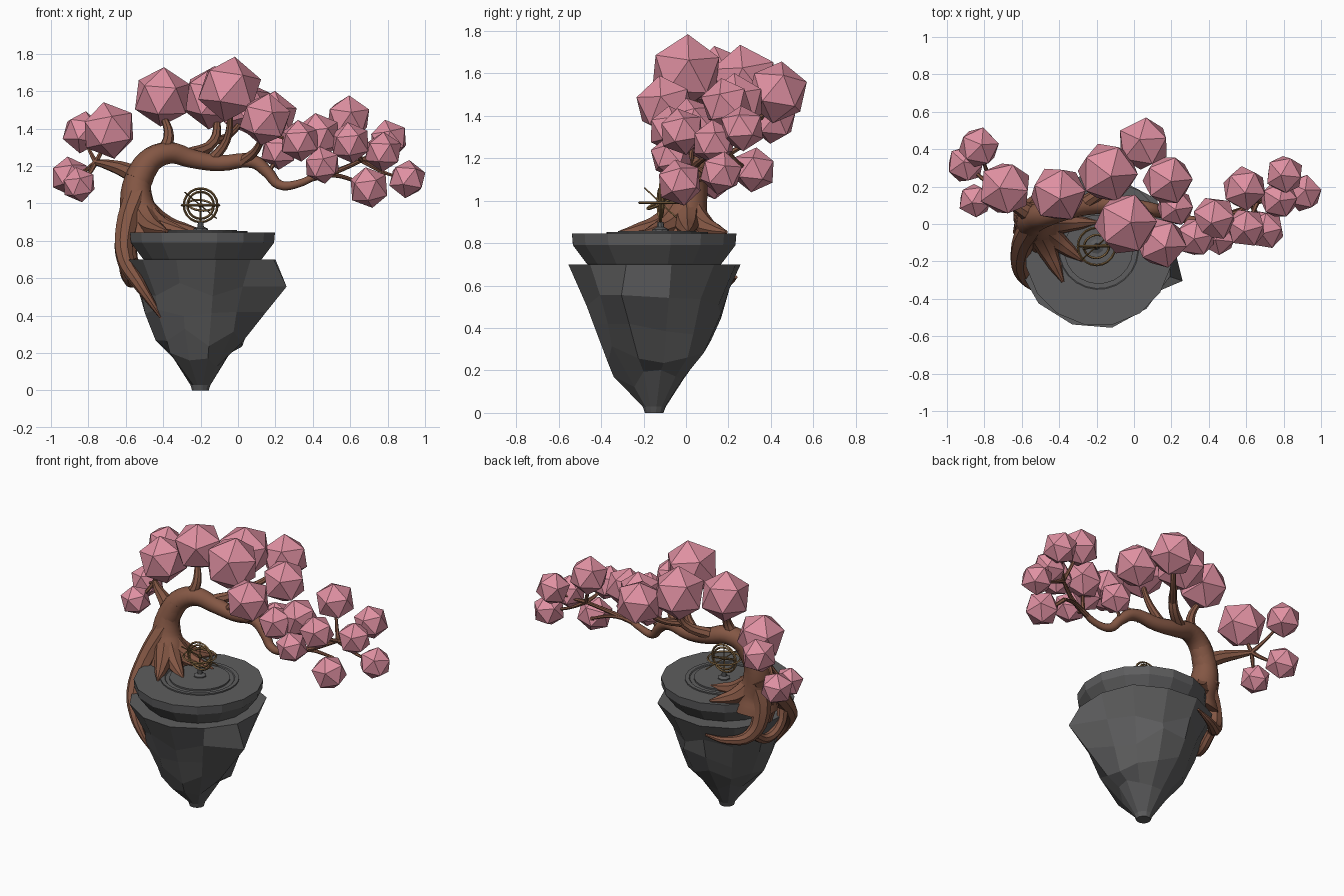
import bpy, bmesh, math, random
from mathutils import Vector, Matrix, Euler

if "Cube" in bpy.data.objects:
    bpy.data.objects.remove(bpy.data.objects["Cube"])

random.seed(4)


def material(name, rgb):
    m = bpy.data.materials.new(name)
    m.diffuse_color = (*rgb, 1)
    m.use_nodes = True
    m.node_tree.nodes["Principled BSDF"].inputs["Base Color"].default_value = m.diffuse_color
    return m


PINK = material("blossom pink", (0.74, 0.28, 0.36))
WOOD = material("bark brown", (0.23, 0.095, 0.058))
STONE = material("dark stone", (0.11, 0.11, 0.112))
BRASS = material("old brass", (0.21, 0.125, 0.05))
CX, CY = -0.19, -0.15           # centre of the island
limb_points = []                # thin limb points that twigs may grow from


def finish(name, bm, mat):
    bmesh.ops.recalc_face_normals(bm, faces=bm.faces)
    me = bpy.data.meshes.new(name)
    bm.to_mesh(me)
    bm.free()
    me.materials.append(mat)
    ob = bpy.data.objects.new(name, me)
    bpy.context.collection.objects.link(ob)
    return ob


def lathe(name, cx, cy, profile, n, mat, offset=0.2, shape=lambda r, z, i: (r, z)):
    """Skin rings of n points along an (r, z) profile; shape() may move each point."""
    bm = bmesh.new()
    rings = []
    for r, z in profile:
        pts = []
        for i in range(n):
            a, (q, h) = offset + math.tau * i / n, shape(r, z, i)
            pts.append(bm.verts.new((cx + q * math.cos(a), cy + q * math.sin(a), h)))
        rings.append(pts)
    for a, b in zip(rings, rings[1:]):
        for i in range(n):
            j = (i + 1) % n
            bm.faces.new((a[i], a[j], b[j], b[i]))
    bm.faces.new(rings[0])
    bm.faces.new(rings[-1])
    return finish(name, bm, mat)


def tube(name, pts, r0, r1, mat=WOOD, sides=2, power=1.0):
    """Limb through the points, tapering from radius r0 to r1."""
    cu = bpy.data.curves.new(name, 'CURVE')
    cu.dimensions = '3D'
    cu.bevel_depth = 1
    cu.bevel_resolution = sides
    cu.resolution_u = 4
    cu.use_fill_caps = True
    sp = cu.splines.new('BEZIER')
    last = len(pts) - 1
    sp.bezier_points.add(last)
    for i, (b, p) in enumerate(zip(sp.bezier_points, pts)):
        b.co = p
        b.radius = r1 + (r0 - r1) * (1 - i / last) ** power
        b.handle_left_type = b.handle_right_type = 'AUTO'
    tmp = bpy.data.objects.new(name + "_curve", cu)
    bpy.context.collection.objects.link(tmp)
    dg = bpy.context.evaluated_depsgraph_get()
    me = bpy.data.meshes.new_from_object(tmp.evaluated_get(dg))
    bpy.data.objects.remove(tmp)
    me.materials.clear()
    me.materials.append(mat)
    ob = bpy.data.objects.new(name, me)
    bpy.context.collection.objects.link(ob)
    bpy.ops.object.select_all(action='DESELECT')
    ob.select_set(True)
    bpy.context.view_layer.objects.active = ob
    bpy.ops.object.shade_smooth_by_angle(angle=math.radians(40))
    return ob


# Hanging rock: staggered rough cone with one outcrop on the right and a fuller front
def rock_point(r, z, i):
    if i == 11 and .4 < z < .6:
        return (.485, z) if z > .5 else (.37, z)
    if i == 10 and .4 < z < .6:
        return r * .97, z
    front = .3 if 7 <= i <= 9 and .1 < z < .2 else 0
    dz = random.uniform(-.055, .055) if .1 < z < .6 else 0
    return (r + dz * .5) * (1 + front + random.uniform(-.03, .03)), z + dz


lathe("hanging_rock", CX - .01, CY,
      [(.045, 0), (.055, .03), (.145, .16), (.25, .285), (.3, .42), (.35, .555), (.415, .7)],
      12, STONE, shape=rock_point)

# Platform slab and raised dais
lathe("platform_slab", CX, CY, [(.31, .69), (.325, .705), (.39, .79), (.395, .845)], 16, STONE)
lathe("dais_outer", CX, CY + .015, [(.24, .84), (.24, .853), (.215, .853), (.21, .848)], 24, STONE)
lathe("dais_inner", CX, CY + .015, [(.185, .84), (.185, .858)], 24, STONE)

# Armillary sphere on its pedestal
A = Vector((-.20, -.12, .99))
lathe("pedestal", A.x, A.y, [(.04, .85), (.04, .865), (.018, .875), (.014, .90)], 8, STONE)
for name, r, tilt, turn in [("meridian", .09, 90, 0), ("inner", .072, 90, 10), ("horizon", .1, 0, 0),
                            ("ecliptic", .068, 25, 15)]:
    bpy.ops.mesh.primitive_torus_add(major_radius=r, minor_radius=.0065, major_segments=20,
                                     minor_segments=4, location=A,
                                     rotation=(math.radians(tilt), 0, math.radians(turn)))
    t = bpy.context.object
    t.name = "armillary_ring_" + name
    t.data.materials.append(BRASS)
D = Vector((.085, .075, -.07))
tube("armillary_rod", [A - D, A + D], .004, .004, BRASS, 0)
U = Vector((0, 0, .095))
tube("armillary_axis", [A - U, A + U], .005, .004, BRASS, 0)
bpy.ops.mesh.primitive_ico_sphere_add(subdivisions=1, radius=.015, location=A)
bpy.context.object.name = "armillary_core"
bpy.context.object.data.materials.append(BRASS)

# Trunk, then the main limb sweeping to the right
tube("trunk", [(-.50, -.02, .80), (-.51, -.01, .9), (-.54, .01, 1), (-.535, .03, 1.12), (-.48, .05, 1.22)],
     .15, .068, power=1.8, sides=3)
limb = [(-.535, .03, 1.12), (-.48, .05, 1.22), (-.37, .08, 1.27), (-.25, .1, 1.24), (-.1, .1, 1.215),
        (.08, .08, 1.225), (.16, .06, 1.165), (.22, .04, 1.1), (.32, .02, 1.105), (.42, .02, 1.15)]
tube("main_limb", limb, .076, .018, sides=3, power=1.3)
limb_points += limb[5:]

# Roots spreading over the platform, given by their tips
for i, tip in enumerate([(-.27, -.20), (-.38, -.31), (-.19, .01), (-.31, .19)]):
    tip = Vector((*tip, .852))
    base = Vector((-.53, 0, .98))
    path = [base]
    for t, z in ((.4, .885), (.72, .86)):
        p = base.lerp(tip, t)
        p.z = z
        path.append(p)
    tube("platform_root_%d" % i, path + [tip], .075, .008, power=.8)

# Roots hanging over the rock
tube("hanging_root_front", [(-.54, 0, 1.04), (-.6, -.12, .86), (-.6, -.25, .69), (-.53, -.33, .57),
                            (-.47, -.35, .48), (-.41, -.34, .39)], .07, .01)
tube("hanging_root_back", [(-.53, .02, 1), (-.59, .04, .8), (-.55, .1, .65), (-.44, .19, .62),
                           (-.31, .235, .64)], .075, .008)
tube("root_loop", [(-.6, -.18, .77), (-.6, -.14, .64), (-.57, -.05, .58), (-.55, .07, .64)], .035, .03)
tube("root_buttress", [(-.555, .03, 1.02), (-.59, -.04, .84), (-.57, -.05, .7)], .075, .03)

# Secondary branches
for name, r0, r1, pts in [
        ("left", .055, .016, [(-.53, .04, 1.14), (-.61, .09, 1.18), (-.69, .14, 1.205), (-.76, .2, 1.22)]),
        ("up", .04, .016, [(-.4, .07, 1.27), (-.37, .09, 1.36), (-.4, .14, 1.47)]),
        ("rear", .04, .016, [(-.28, .1, 1.25), (-.13, .21, 1.33), (-.11, .26, 1.47)]),
        ("rear_right", .024, .012, [(-.13, .21, 1.33), (-.04, .32, 1.37), (.04, .42, 1.47)]),
        ("middle", .03, .014, [(-.15, .1, 1.22), (-.06, .08, 1.34), (-.04, .03, 1.5)]),
        ("right", .03, .012, [(.02, .08, 1.22), (.1, .02, 1.29), (.14, -.08, 1.4)]),
        ("far", .018, .011, [(.38, .02, 1.13), (.52, .05, 1.17), (.66, .12, 1.23)]),
        ("low", .014, .01, [(.4, .02, 1.14), (.52, .06, 1.15), (.63, .1, 1.12)])]:
    tube("branch_" + name, pts, r0, r1)
    limb_points += pts[1:]

# Blossom clumps (x, y, z, radius), each on a twig from the nearest limb point
clumps = [
    (-.83, .41, 1.38, .11), (-.69, .19, 1.39, .148), (-.9, .32, 1.145, .103), (-.85, .125, 1.1, .092),
    (-.405, .16, 1.57, .155), (-.045, 0, 1.61, .17), (-.14, .275, 1.565, .165), (.05, .43, 1.51, .143),
    (.145, -.1, 1.45, .138), (.18, .235, 1.46, .137), (.22, .09, 1.285, .102), (.33, -.07, 1.335, .108),
    (.43, .03, 1.36, .122), (.59, .19, 1.455, .12), (.6, -.02, 1.325, .108), (.805, .265, 1.34, .105),
    (.775, .13, 1.275, .103), (.45, -.07, 1.205, .098), (.7, -.03, 1.085, .108), (.905, .165, 1.13, .1)]
for i, (x, y, z, r) in enumerate(clumps):
    bm = bmesh.new()
    bmesh.ops.create_icosphere(bm, subdivisions=1, radius=r * 1.04)
    rot = Euler([random.uniform(-.2, .2) for _ in range(3)])
    c = Vector((x, y, z))
    bm.transform(Matrix.Translation(c) @ rot.to_matrix().to_4x4())
    finish("blossom_clump_%02d" % i, bm, PINK)
    s = min((Vector(p) for p in limb_points), key=lambda p: (p - c).length)
    m = s.lerp(c, .5) + Vector((0, 0, -.015))
    tube("twig_%02d" % i, [s, m, c], .014, .006, sides=1)
